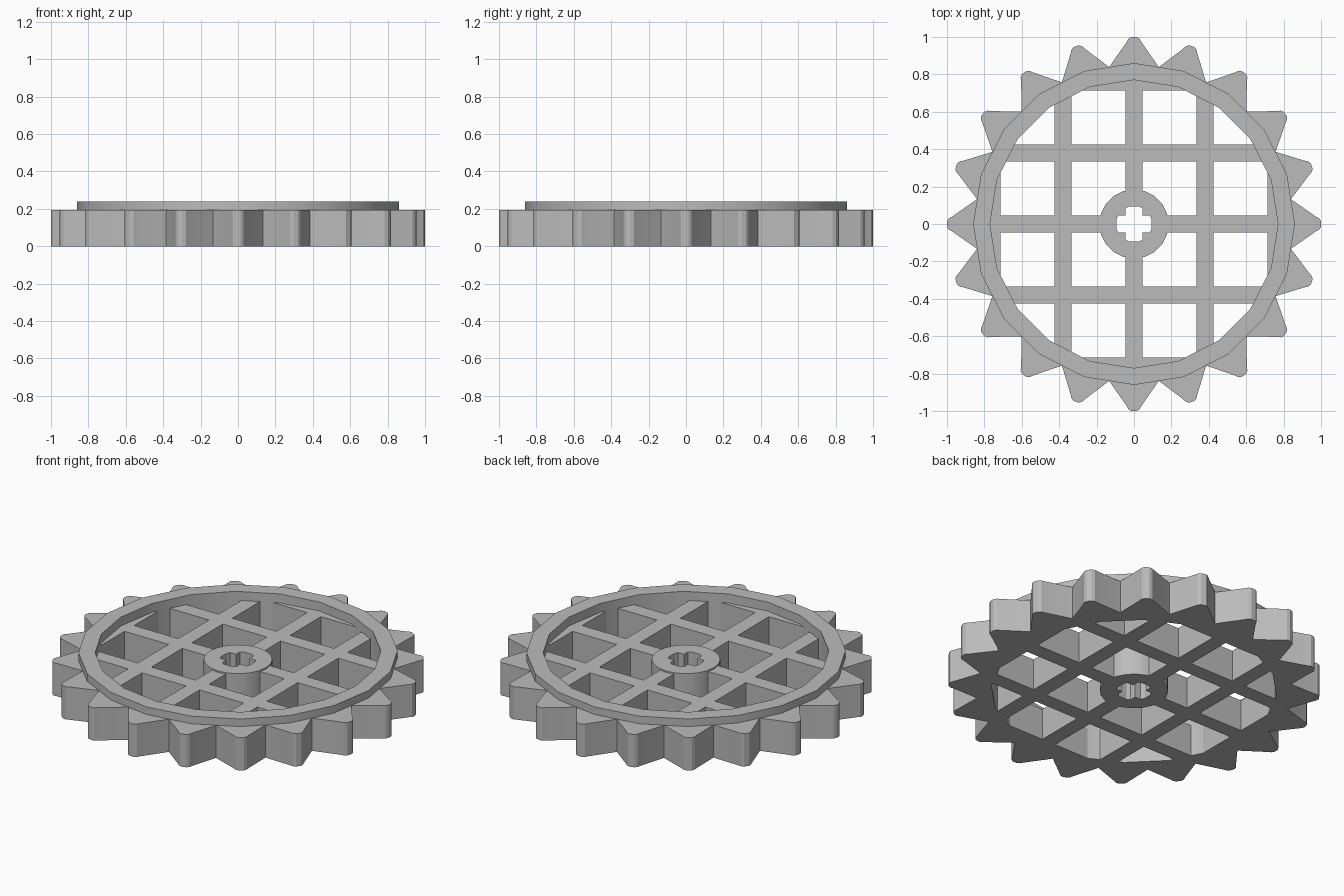
import bpy
import bmesh
from math import sin, cos, pi, sqrt, radians
from mathutils import Matrix, Vector

TEETH = 20
STEP = 2 * pi / TEETH
RIM_OUT, RIM_IN, RIM_TOP = 0.86, 0.77, 0.24
GEAR_TOP, BAR_TOP = 0.195, 0.187
BAR, PITCH = 0.09, 0.38

default = bpy.data.objects.get("Cube")
if default:
    bpy.data.objects.remove(default, do_unlink=True)

grey = bpy.data.materials.new("grey plastic")
grey.use_nodes = True
grey.diffuse_color = (0.5, 0.5, 0.5, 1)
grey.node_tree.nodes["Principled BSDF"].inputs["Base Color"].default_value = (0.5, 0.5, 0.5, 1)


def polygon(radius, sides):
    return [(radius * cos(2 * pi * i / sides), radius * sin(2 * pi * i / sides)) for i in range(sides)]


def turned(points, angle):
    spin = Matrix.Rotation(angle, 2)
    return [tuple(spin @ Vector(p)) for p in points]


def add_prism(bm, loops, top):
    """Fill the outline (further loops are holes) and extrude it from z = 0."""
    edges = []
    for loop in loops:
        verts = [bm.verts.new((x, y, 0)) for x, y in loop]
        edges += [bm.edges.new((verts[i - 1], verts[i])) for i in range(len(verts))]
    filled = bmesh.ops.triangle_fill(bm, use_beauty=True, edges=edges, normal=(0, 0, 1))
    faces = [g for g in filled["geom"] if isinstance(g, bmesh.types.BMFace)]
    result = bmesh.ops.extrude_face_region(bm, geom=faces, use_keep_orig=True)
    raised = [g for g in result["geom"] if isinstance(g, bmesh.types.BMVert)]
    bmesh.ops.translate(bm, verts=raised, vec=(0, 0, top))


def build(name, prisms, top):
    bm = bmesh.new()
    for loops in prisms:
        add_prism(bm, loops, top)
    bmesh.ops.recalc_face_normals(bm, faces=bm.faces[:])
    mesh = bpy.data.meshes.new(name)
    bm.to_mesh(mesh)
    bm.free()
    mesh.materials.append(grey)
    obj = bpy.data.objects.new(name, mesh)
    bpy.context.collection.objects.link(obj)
    bpy.ops.object.select_all(action="DESELECT")
    obj.select_set(True)
    bpy.context.view_layer.objects.active = obj
    bpy.ops.object.shade_smooth_by_angle(angle=radians(25))
    return obj


def rectangle(x0, x1, y0, y1):
    return [(x0, y0), (x1, y0), (x1, y1), (x0, y1)]


# Raised rim
build("rim", [[polygon(RIM_OUT, TEETH), polygon(RIM_IN, TEETH)]], RIM_TOP)

# Teeth, each seated on one corner of the rim
root = RIM_OUT * cos(STEP / 2) ** 2
half = RIM_OUT * cos(STEP / 2) * sin(STEP / 2)
tooth = [(RIM_OUT, 0), (root, -half), (0.975, -0.038), (0.99, -0.03), (1, -0.014),
         (1, 0.014), (0.99, 0.03), (0.975, 0.038), (root, half)]
build("teeth", [[turned(tooth, i * STEP)] for i in range(TEETH)], GEAR_TOP)

# Lattice: spokes, inner bars and outer edge bars, repeated on four sides
reach = RIM_OUT - 0.015
edge_in, edge_out = 2 * PITCH - BAR / 2, 0.78
inner_len = sqrt(reach ** 2 - (PITCH + BAR / 2) ** 2)
edge_len = sqrt(reach ** 2 - edge_out ** 2)
side = [
    rectangle(0.15, 0.8, -BAR / 2, BAR / 2),
    rectangle(PITCH - BAR / 2, PITCH + BAR / 2, -inner_len, inner_len),
    rectangle(edge_in, edge_out, -edge_len, edge_len),
]
build("lattice_bars", [[turned(bar, k * pi / 2)] for k in range(4) for bar in side], BAR_TOP)

# Hub with a cross-shaped axle hole
arm = [(0.045, -0.045), (0.084, -0.045), (0.094, -0.025), (0.094, 0.025), (0.084, 0.045)]
cross = [p for k in range(4) for p in turned(arm, k * pi / 2)]
build("hub", [[polygon(0.185, TEETH), cross]], GEAR_TOP)
